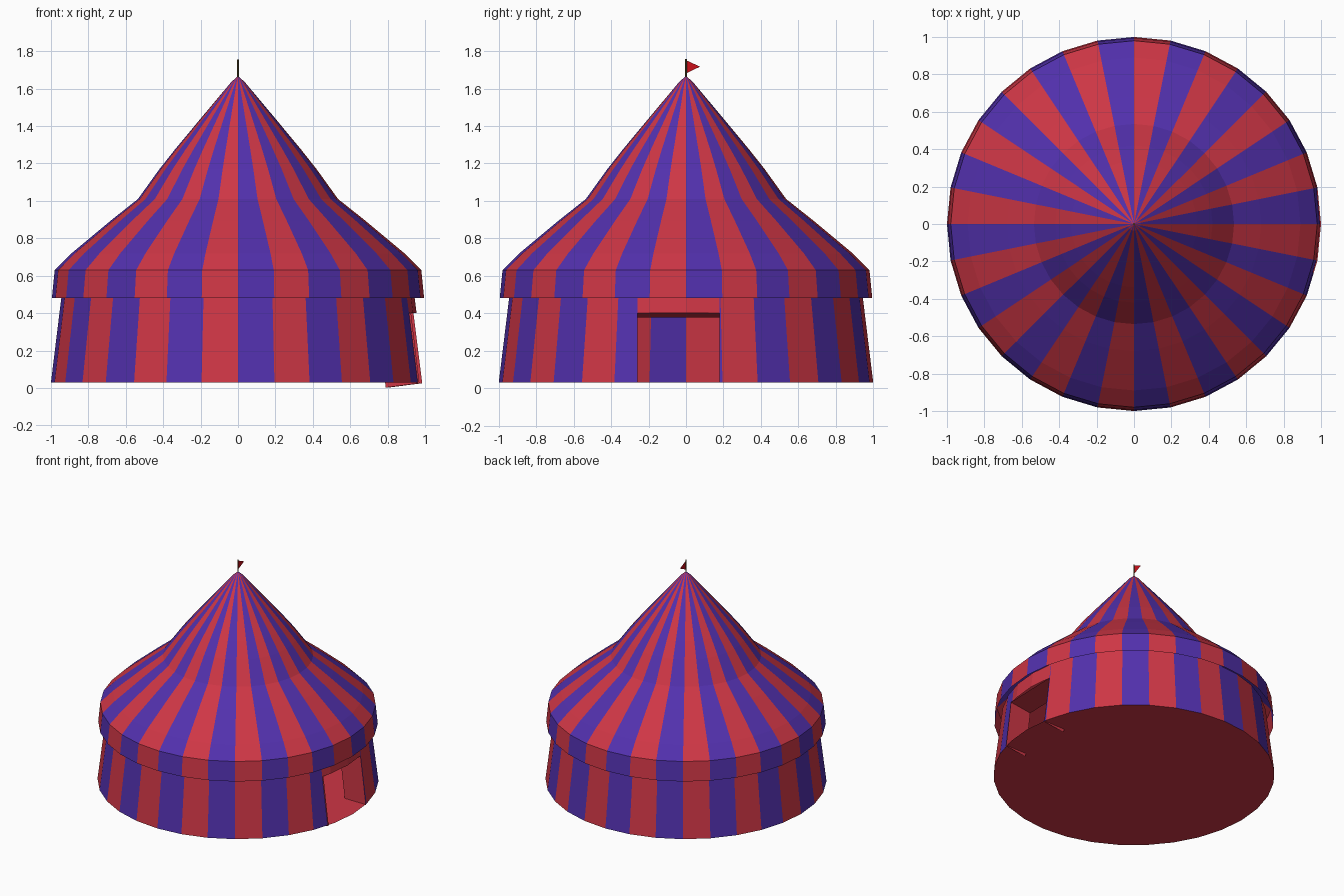
import bpy, bmesh
from math import cos, sin, pi

if "Cube" in bpy.data.objects:
    bpy.data.objects.remove(bpy.data.objects["Cube"])

N = 32                      # striped panels around the tent


def material(name, rgb):
    m = bpy.data.materials.new(name)
    m.diffuse_color = (*rgb, 1)
    m.use_nodes = True
    m.node_tree.nodes["Principled BSDF"].inputs["Base Color"].default_value = m.diffuse_color
    return m


BLUE = material("blue_canvas", (0.085, 0.03, 0.42))
RED = material("red_canvas", (0.62, 0.037, 0.06))
FLAG = material("flag_red", (0.6, 0.005, 0.01))
WOOD = material("pole_brown", (0.12, 0.08, 0.02))


def finish(name, bm, mats):
    me = bpy.data.meshes.new(name)
    bm.to_mesh(me)
    bm.free()
    for m in mats:
        me.materials.append(m)
    ob = bpy.data.objects.new(name, me)
    bpy.context.collection.objects.link(ob)
    return ob


def striped_lathe(profile):
    """Revolve (radius, z) points into N panels of alternating colour."""
    bm = bmesh.new()
    rings = []
    for r, z in profile:
        if r == 0:
            rings.append([bm.verts.new((0, 0, z))] * N)
        else:
            rings.append([bm.verts.new((r * cos(2 * pi * k / N), r * sin(2 * pi * k / N), z))
                          for k in range(N)])
    for low, high in zip(rings, rings[1:]):
        for k in range(N):
            j = (k + 1) % N
            quad = [low[k], low[j], high[j], high[k]]
            f = bm.faces.new(list(dict.fromkeys(quad)))
            f.material_index = k % 2
    return bm


# Roof with a sagging profile, and the flared valance under it
finish("roof", striped_lathe([(0.98, 0.63), (0.89, 0.72), (0.68, 0.895), (0.535, 1.01),
                              (0.42, 1.17), (0.337, 1.275), (0.2, 1.44), (0.035, 1.637),
                              (0, 1.667)]), [BLUE, RED])
finish("valance", striped_lathe([(0.995, 0.48), (0.98, 0.63)]), [BLUE, RED])

# Side wall leaning inwards, with a doorway cut on the +x side
Y0, Y1, TOP = -0.26, 0.18, 0.40
bm = striped_lathe([(1.0, 0.03), (0.94, 0.52)])
for co, no in (((0, Y0, 0), (0, 1, 0)), ((0, Y1, 0), (0, 1, 0)), ((0, 0, TOP), (0, 0, 1))):
    bmesh.ops.bisect_plane(bm, geom=bm.verts[:] + bm.edges[:] + bm.faces[:],
                           plane_co=co, plane_no=no, dist=1e-5)
hole = []
for f in bm.faces:
    c = f.calc_center_median()
    if c.x > 0 and Y0 < c.y < Y1 and c.z < TOP:
        hole.append(f)
    elif c.x > 0 and Y0 < c.y < Y1 and c.z > TOP:
        f.material_index = 1
bmesh.ops.delete(bm, geom=hole, context='FACES')
finish("wall", bm, [BLUE, RED])

# Door lining: two jambs and a lintel, square to the leaning wall
bm = bmesh.new()
path = [(0.97, Y0, 0.025), (0.925, Y0, TOP), (0.938, Y1, TOP), (0.985, Y1, 0.025)]
outer = [bm.verts.new(p) for p in path]
inner = [bm.verts.new((x - 0.18, y, z - 0.023)) for x, y, z in path]
for i in range(3):
    bm.faces.new((outer[i], outer[i + 1], inner[i + 1], inner[i]))
finish("door_lining", bm, [RED])

# Floor disc
bm = bmesh.new()
bm.faces.new([bm.verts.new((cos(2 * pi * k / N), sin(2 * pi * k / N), 0.03)) for k in range(N)])
finish("floor", bm, [RED])

# Flag pole and pennant
bm = bmesh.new()
bmesh.ops.create_cone(bm, cap_ends=True, segments=8, radius1=0.005, radius2=0.005, depth=0.12)
bmesh.ops.translate(bm, verts=bm.verts, vec=(0, 0, 1.697))
finish("flag_pole", bm, [WOOD])
bm = bmesh.new()
bm.faces.new([bm.verts.new(p) for p in ((0, 0.003, 1.682), (0, 0.075, 1.717), (0, 0.003, 1.75))])
finish("flag", bm, [FLAG])
